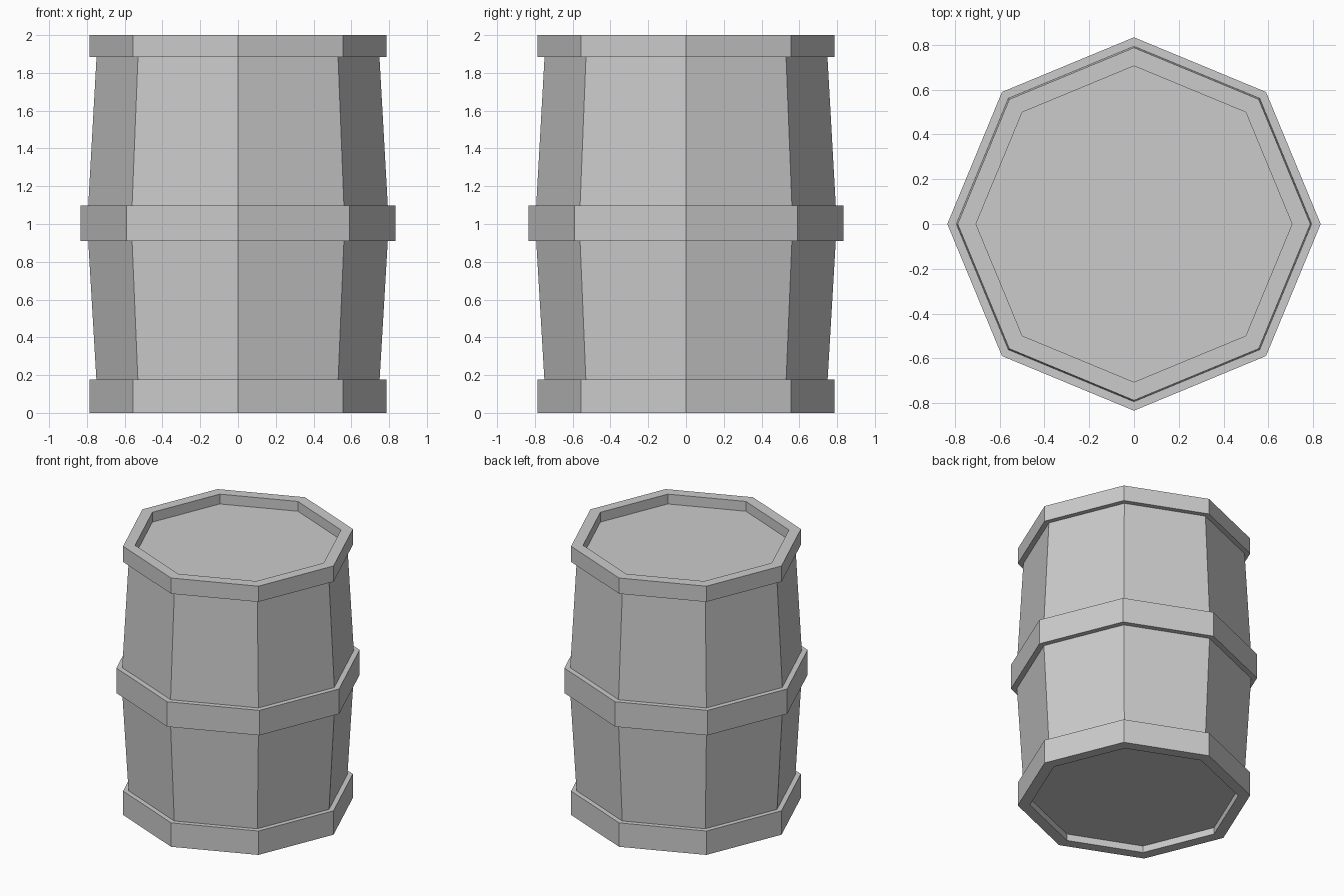
import bpy, bmesh, math

if "Cube" in bpy.data.objects:
    bpy.data.objects.remove(bpy.data.objects["Cube"])

SIDES = 8


def lathe(name, profile, closed=False):
    """Spin an (r, z) profile into a flat-faced octagonal part, corners on the axes."""
    bm = bmesh.new()
    rings = []
    for r, z in profile:
        rings.append([bm.verts.new((r * math.cos(math.tau * i / SIDES),
                                    r * math.sin(math.tau * i / SIDES), z))
                      for i in range(SIDES)])
    pairs = list(zip(rings, rings[1:]))
    if closed:
        pairs.append((rings[-1], rings[0]))
    else:
        bm.faces.new(rings[0])
        bm.faces.new(rings[-1])
    for a, b in pairs:
        for i in range(SIDES):
            j = (i + 1) % SIDES
            bm.faces.new((a[i], a[j], b[j], b[i]))
    bmesh.ops.recalc_face_normals(bm, faces=bm.faces)
    mesh = bpy.data.meshes.new(name)
    bm.to_mesh(mesh)
    bm.free()
    obj = bpy.data.objects.new(name, mesh)
    bpy.context.collection.objects.link(obj)
    return obj


def hoop(name, inner, outer, z0, z1):
    return lathe(name, [(inner, z0), (outer, z0), (outer, z1), (inner, z1)], closed=True)


# Bulging body; its flat ends are the recessed lid and base
lathe("barrel_body", [(0.743, 0.05), (0.75, 0.18), (0.793, 0.91),
                      (0.793, 1.097), (0.749, 1.883), (0.745, 1.927)])

# Rims and middle band
hoop("bottom_rim", 0.705, 0.787, 0.0, 0.178)
hoop("middle_band", 0.77, 0.833, 0.911, 1.097)
hoop("top_rim", 0.705, 0.787, 1.883, 2.0)
